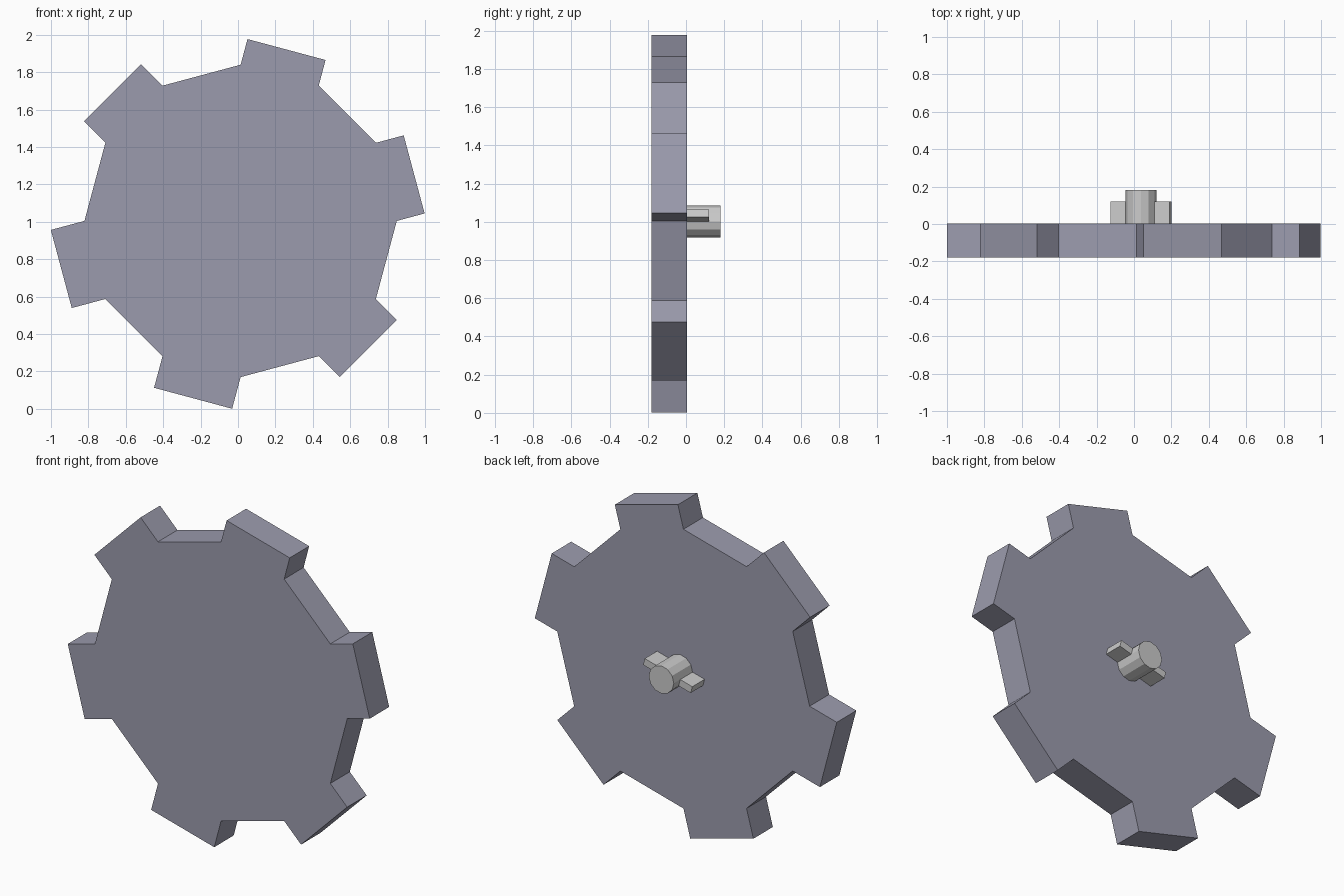
import bpy, bmesh
from math import cos, sin, radians

if "Cube" in bpy.data.objects:
    bpy.data.objects.remove(bpy.data.objects["Cube"])

CX, CZ = 0.014, 1.005          # disc centre
R = 0.835                      # radius of the twelve-sided body
Y_FRONT, Y_BACK = -0.18, 0.004


def prism(name, profile, y0, y1, mat=None):
    """Extrude an (x, z) outline from y0 to y1."""
    bm = bmesh.new()
    face = bm.faces.new([bm.verts.new((x, y0, z)) for x, z in profile])
    ext = bmesh.ops.extrude_face_region(bm, geom=[face])
    moved = [v for v in ext["geom"] if isinstance(v, bmesh.types.BMVert)]
    bmesh.ops.translate(bm, verts=moved, vec=(0, y1 - y0, 0))
    if not any(f is face for f in bm.faces):
        bm.faces.new([v for v in bm.verts if v not in moved])
    bmesh.ops.recalc_face_normals(bm, faces=bm.faces[:])
    mesh = bpy.data.meshes.new(name)
    bm.to_mesh(mesh)
    bm.free()
    obj = bpy.data.objects.new(name, mesh)
    bpy.context.collection.objects.link(obj)
    if mat:
        mesh.materials.append(mat)
    return obj


def polar(cx, cz, r, deg):
    return cx + r * cos(radians(deg)), cz + r * sin(radians(deg))


steel = bpy.data.materials.new("blue_grey")
steel.diffuse_color = (0.33, 0.33, 0.42, 1)
steel.use_nodes = True
steel.node_tree.nodes["Principled BSDF"].inputs["Base Color"].default_value = steel.diffuse_color

# Toothed disc: every other side of a twelve-gon pushed out, slightly unevenly
outline = []
for i, out in enumerate([0.142, 0.154, 0.158, 0.175, 0.186, 0.163]):
    a = 90 - 60 * i
    p, q = polar(CX, CZ, R, a), polar(CX, CZ, R, a - 30)
    dx, dz = polar(0, 0, out, a - 15)
    outline += [p, (p[0] + dx, p[1] + dz), (q[0] + dx, q[1] + dz), q]
prism("toothed_disc", outline, Y_FRONT, Y_BACK, steel)

# Twelve-sided axle stub on the back
AX, AZ = 0.037, 1.002
prism("axle_stub", [polar(AX, AZ, 0.083, 30 * i) for i in range(12)], Y_BACK, 0.181)

# Tilted locking bar through the axle
c, s = cos(radians(15)), sin(radians(15))
bar = [(AX + u * c - v * s, AZ + u * s + v * c)
       for u, v in [(-0.163, -0.021), (0.163, -0.021), (0.163, 0.021), (-0.163, 0.021)]]
prism("locking_bar", bar, Y_BACK, 0.12)
